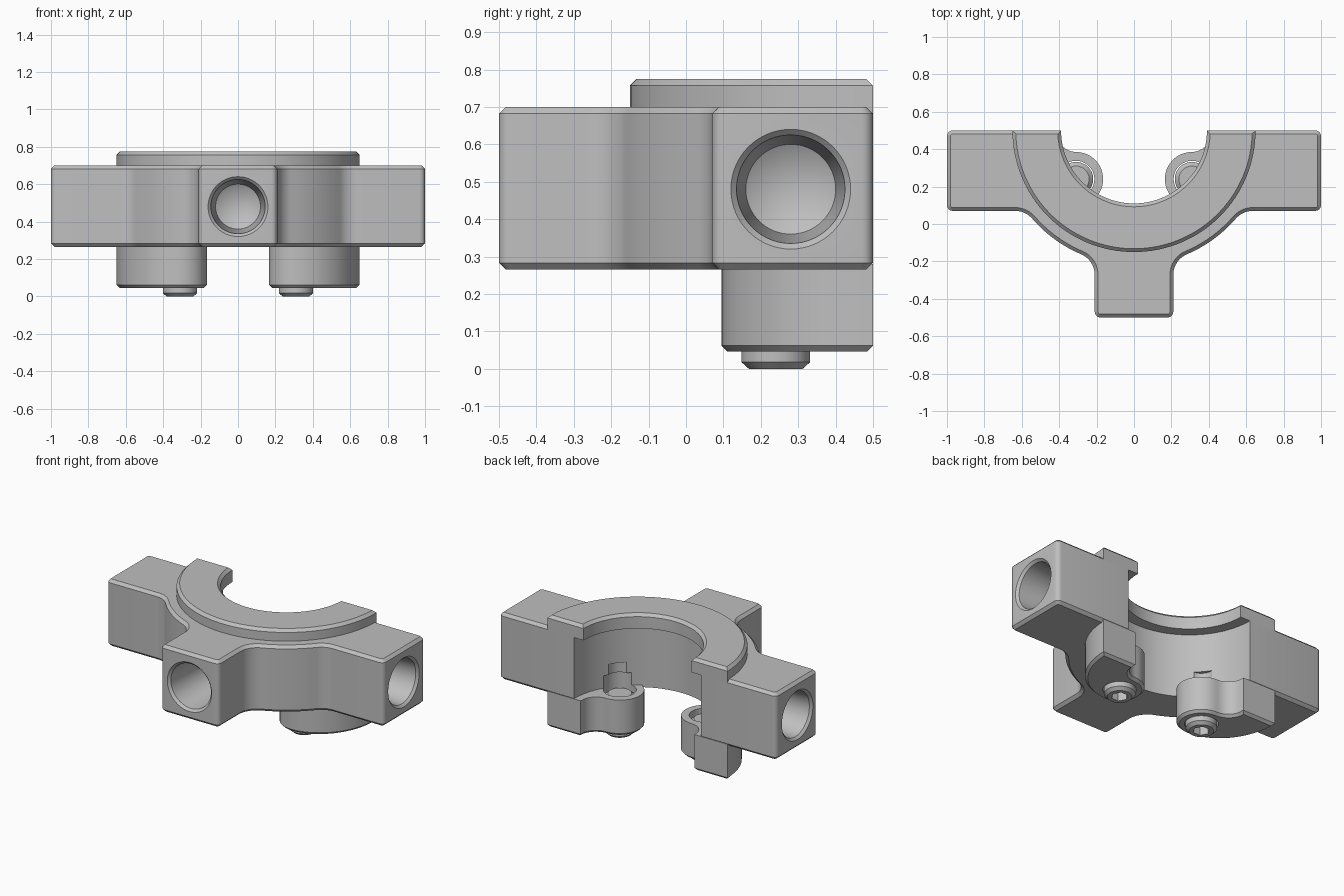
import bpy, bmesh
from math import sin, cos, radians, pi
from mathutils import Vector

cube = bpy.data.objects.get("Cube")
if cube:
    bpy.data.objects.remove(cube, do_unlink=True)

metal = bpy.data.materials.new("plain_grey_metal")
metal.use_nodes = True
grey = (0.52, 0.52, 0.52, 1)
metal.diffuse_color = grey
metal.node_tree.nodes["Principled BSDF"].inputs["Base Color"].default_value = grey

AXIS = Vector((0, 0.5))   # centre of the half ring
BORE = 0.46
BOLT = (0.31, 0.24)


def arc(cx, cy, rx, a0, a1, n=12, ry=None):
    ry = ry or rx
    angles = [radians(a0 + (a1 - a0) * i / n) for i in range(n + 1)]
    return [(cx + rx * cos(a), cy + ry * sin(a)) for a in angles]


def mirrored(points):
    return [(-x, y) for x, y in points]


def finish(bm, name):
    bmesh.ops.recalc_face_normals(bm, faces=bm.faces)
    mesh = bpy.data.meshes.new(name)
    bm.to_mesh(mesh)
    bm.free()
    ob = bpy.data.objects.new(name, mesh)
    bpy.context.collection.objects.link(ob)
    mesh.materials.append(metal)
    return ob


def prism(name, outline, z0, z1, levels, chamfer, keep_bore=False):
    """Extrude an outline and chamfer its rims at the given levels."""
    bm = bmesh.new()
    face = bm.faces.new([bm.verts.new((x, y, z0)) for x, y in outline])
    new = bmesh.ops.extrude_face_region(bm, geom=[face])["geom"]
    bmesh.ops.translate(bm, vec=(0, 0, z1 - z0),
                        verts=[v for v in new if isinstance(v, bmesh.types.BMVert)])
    bmesh.ops.recalc_face_normals(bm, faces=bm.faces)

    def rim(e):
        on_level = any(all(abs(v.co.z - z) < 1e-4 for v in e.verts) for z in levels)
        in_bore = all((v.co.xy - AXIS).length < BORE + 0.001 for v in e.verts)
        return on_level and not (keep_bore and in_bore)

    bmesh.ops.bevel(bm, geom=[e for e in bm.edges if rim(e)], offset=chamfer,
                    segments=1, affect='EDGES', clamp_overlap=True)
    return finish(bm, name)


def lathe(name, profile, location, rotation=(0, 0, 0), sides=48):
    """Closed solid of revolution from (radius, height) pairs."""
    bm = bmesh.new()
    rings = []
    for r, z in profile:
        count = sides if r > 0 else 1
        rings.append([bm.verts.new((r * cos(2 * pi * i / sides), r * sin(2 * pi * i / sides), z))
                      for i in range(count)])
    for a, b in zip(rings, rings[1:]):
        for i in range(sides):
            j = (i + 1) % sides
            if len(b) == 1:
                bm.faces.new((a[i], a[j], b[0]))
            else:
                bm.faces.new((a[i], a[j], b[j], b[i]))
    for ring in (rings[0], rings[-1]):
        if len(ring) > 1:
            bm.faces.new(ring)
    ob = finish(bm, name)
    ob.location, ob.rotation_euler = location, rotation
    return ob


def cut(target, cutter):
    cutter.hide_render = True
    mod = target.modifiers.new("cut", 'BOOLEAN')
    mod.operation, mod.solver, mod.object = 'DIFFERENCE', 'EXACT', cutter
    bpy.context.view_layer.objects.active = target
    bpy.ops.object.modifier_apply(modifier=mod.name)


def discard(ob):
    bpy.data.objects.remove(ob, do_unlink=True)


# Body: half ring with two side arms and a front stem
half = [(BORE, 0.5)]
half += arc(0.97, 0.47, 0.03, 90, 0, 4) + arc(0.97, 0.1, 0.03, 0, -90, 4)
half += arc(0.635, -0.05, 0.12, 90, 139.1, 10)
half += arc(0, 0.5, 0.72, -40.9, -66.9, 12)[1:-1]
half += arc(0.33, -0.272, 0.12, 113.1, 180, 10)
half += arc(0.18, -0.47, 0.03, 0, -90, 4)
bore = arc(0, 0.5, BORE, 180, 360, 64)[1:-1]
body = prism("body", half + mirrored(half)[::-1] + bore,
             0.265, 0.7, (0.265, 0.7), 0.018, keep_bore=True)

# Raised half-ring plate whose inner lip overhangs the bore
plate = prism("top_plate", arc(0, 0.5, 0.65, 180, 360, 64) + arc(0, 0.5, 0.39, 360, 180, 64),
              0.68, 0.775, (0.775,), 0.018)

# Tapered ports with a drill-point bottom in the stem and both arms
port = [(0.175, -0.015), (0.145, 0.015), (0.12, 0.34), (0, 0.41)]
for location, rotation in (((0, -0.5, 0.48), (-pi / 2, 0, 0)),
                           ((1, 0.28, 0.48), (0, -pi / 2, 0)),
                           ((-1, 0.28, 0.48), (0, pi / 2, 0))):
    tool = lathe("port_cutter", port, location, rotation, 64)
    bpy.context.view_layer.update()
    cut(body, tool)
    discard(tool)

# Lugs under the ring, each with a bolt
lug_outline = [(0.41, 0.5)] + arc(0.31, 0.485, 0.1, 0, -90, 8)[1:-1]
lug_outline += arc(BOLT[0], BOLT[1], 0.145, 90, 270, 24)
lug_outline += arc(0.31, 0.5, 0.34, -90, 0, 24, ry=0.405)[1:]
parts = [body, plate]
for side, sign in (("left", 1), ("right", -1)):
    outline = lug_outline if sign > 0 else mirrored(lug_outline)[::-1]
    lug = prism(side + "_lug", outline, 0.046, 0.28, (0.046,), 0.016)
    place = (sign * BOLT[0], BOLT[1], 0)

    # Stepped bolt hole, which also notches the bore wall
    hole = lathe("bolt_hole_cutter", [(0.098, -0.1), (0.098, 0.36), (0.075, 0.36),
                                      (0.075, 0.43)], place)
    bpy.context.view_layer.update()
    cut(lug, hole)
    cut(body, hole)
    discard(hole)

    # Bolt with a hexagonal socket underneath
    bolt = lathe(side + "_bolt", [(0.072, 0), (0.092, 0.018), (0.092, 0.24), (0.07, 0.26)], place)
    socket = lathe("socket_cutter", [(0.05, -0.05), (0.05, 0.07)], place, sides=6)
    bpy.context.view_layer.update()
    cut(bolt, socket)
    discard(socket)
    parts += [lug, bolt]

# Smooth the curved walls, keep the chamfers crisp
bpy.ops.object.select_all(action='DESELECT')
for ob in parts:
    ob.select_set(True)
bpy.context.view_layer.objects.active = body
bpy.ops.object.shade_smooth_by_angle(angle=radians(25))
